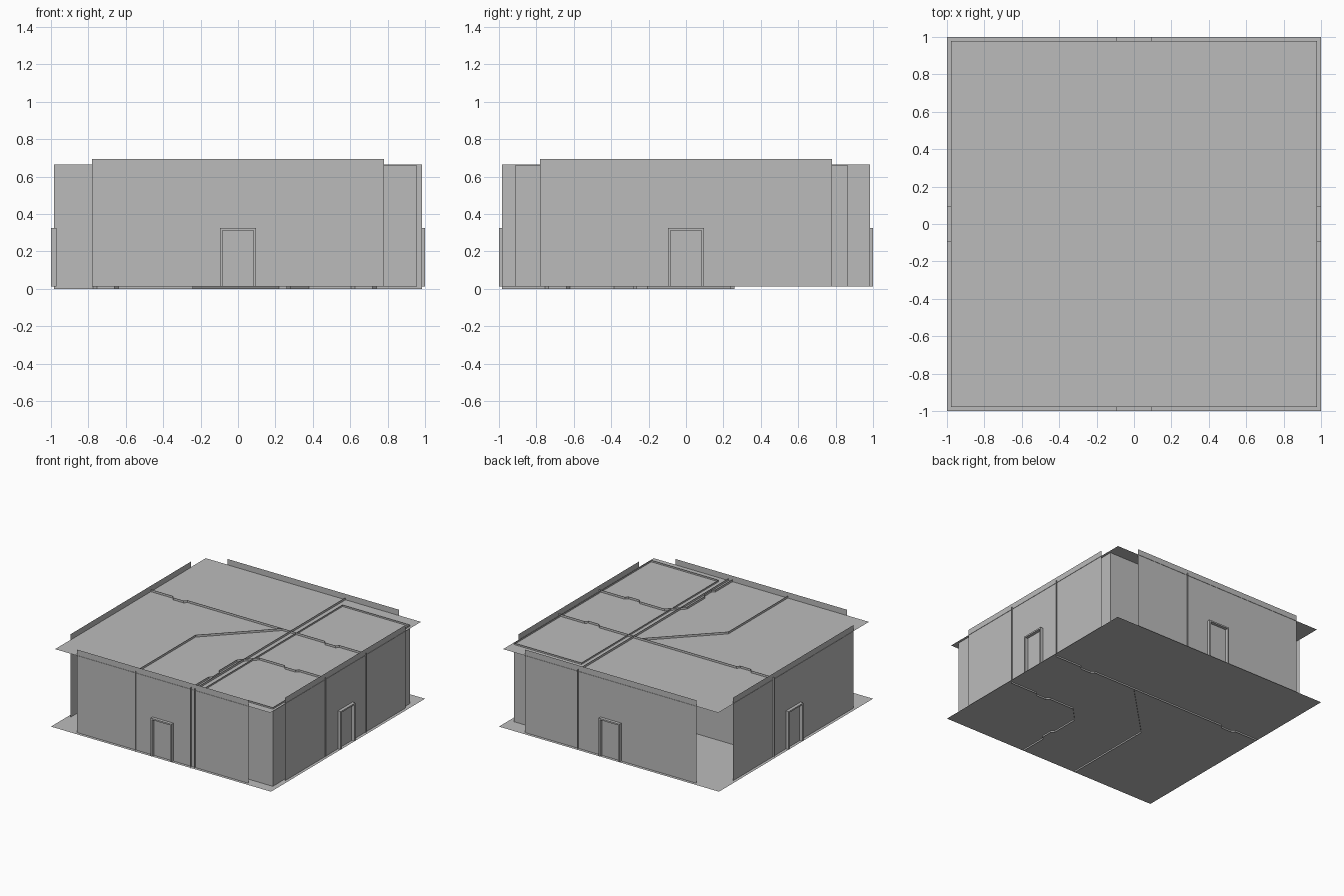
import bpy, bmesh, math

old = bpy.data.objects.get("Cube")
if old:
    bpy.data.objects.remove(old, do_unlink=True)

# One plain grey for everything
grey = bpy.data.materials.new("plain_grey")
grey.use_nodes = True
grey.diffuse_color = (0.5, 0.5, 0.5, 1)
grey.node_tree.nodes["Principled BSDF"].inputs["Base Color"].default_value = (0.5, 0.5, 0.5, 1)

FLOOR, ROOF = 0.013, 0.647


def make_object(name, bm):
    bmesh.ops.recalc_face_normals(bm, faces=bm.faces)
    mesh = bpy.data.meshes.new(name)
    bm.to_mesh(mesh)
    bm.free()
    mesh.materials.append(grey)
    obj = bpy.data.objects.new(name, mesh)
    bpy.context.collection.objects.link(obj)
    return obj


def slab(name, half, z):
    """Flat square sheet, facing up."""
    bm = bmesh.new()
    corners = [(-half, -half), (half, -half), (half, half), (-half, half)]
    bm.faces.new([bm.verts.new((x, y, z)) for x, y in corners])
    return make_object(name, bm)


def wall(name, path, z0, z1, closed=False):
    """Thin upright sheet that follows a plan path."""
    bm = bmesh.new()
    low = [bm.verts.new((x, y, z0)) for x, y in path]
    high = [bm.verts.new((x, y, z1)) for x, y in path]
    n = len(path)
    for i in range(n if closed else n - 1):
        j = (i + 1) % n
        bm.faces.new((low[i], low[j], high[j], high[i]))
    return make_object(name, bm)


def add_box(bm, x0, x1, y0, y1, z0, z1):
    verts = bmesh.ops.create_cube(bm, size=1)["verts"]
    for v in verts:
        v.co = ((x0 + x1) / 2 + v.co.x * (x1 - x0),
                (y0 + y1) / 2 + v.co.y * (y1 - y0),
                (z0 + z1) / 2 + v.co.z * (z1 - z0))


def jog(start, end, offset, ramp=0.02):
    """Four plan points of a shallow recess along a wall running in x."""
    (x0, y), (x1, _) = start, end
    r = ramp if x1 > x0 else -ramp
    return [(x0, y), (x0 + r, y + offset), (x1 - r, y + offset), (x1, y)]


# Floor and roof sheets
slab("floor", 1.0, FLOOR)
slab("roof", 0.978, ROOF)

# Outer wall panel and door frame, repeated on the four sides
for i, side in enumerate(("front", "left", "back", "right")):
    turn = i * math.pi / 2
    panel = wall(side + "_wall", [(-0.78, -0.975), (0.78, -0.975)], FLOOR, 0.695)
    panel.rotation_euler.z = turn

    bm = bmesh.new()
    for sx in (-1, 1):
        a, b = sorted((sx * 0.083, sx * 0.095))
        add_box(bm, a, b, -1.0, -0.97, FLOOR, 0.313)
    add_box(bm, -0.095, 0.095, -1.0, -0.97, 0.313, 0.325)
    frame = make_object(side + "_door_frame", bm)
    frame.rotation_euler.z = turn

# Closed room lining along the left side
wall("room_lining", [(0.345, -0.915), (0.957, -0.915), (0.957, 0.865), (0.345, 0.865)],
     FLOOR, 0.66, closed=True)

# Long partitions crossing the building
wall("cross_partition",
     [(-0.985, 0.26)] + jog((-0.775, 0.26), (-0.64, 0.26), -0.022)
     + jog((0.605, 0.26), (0.74, 0.26), -0.022) + [(0.985, 0.26)], 0, 0.665)
wall("long_partition", [(0.295, -0.985), (0.295, 0.985)], FLOOR, 0.665)

# Angled partition
wall("angled_partition", [(-0.243, -0.985), (-0.243, -0.205), (0.22, 0.26)], 0, 0.665)

# Small corner room with a cut corner
side_jog = [(y, x) for x, y in jog((-0.755, 0.26), (-0.62, 0.26), 0.022)]
wall("corner_room_partition",
     [(0.26, -0.985)] + side_jog + [(0.26, -0.385), (0.38, -0.262)]
     + jog((0.605, -0.262), (0.74, -0.262), -0.022) + [(0.985, -0.262)], 0, 0.665)
